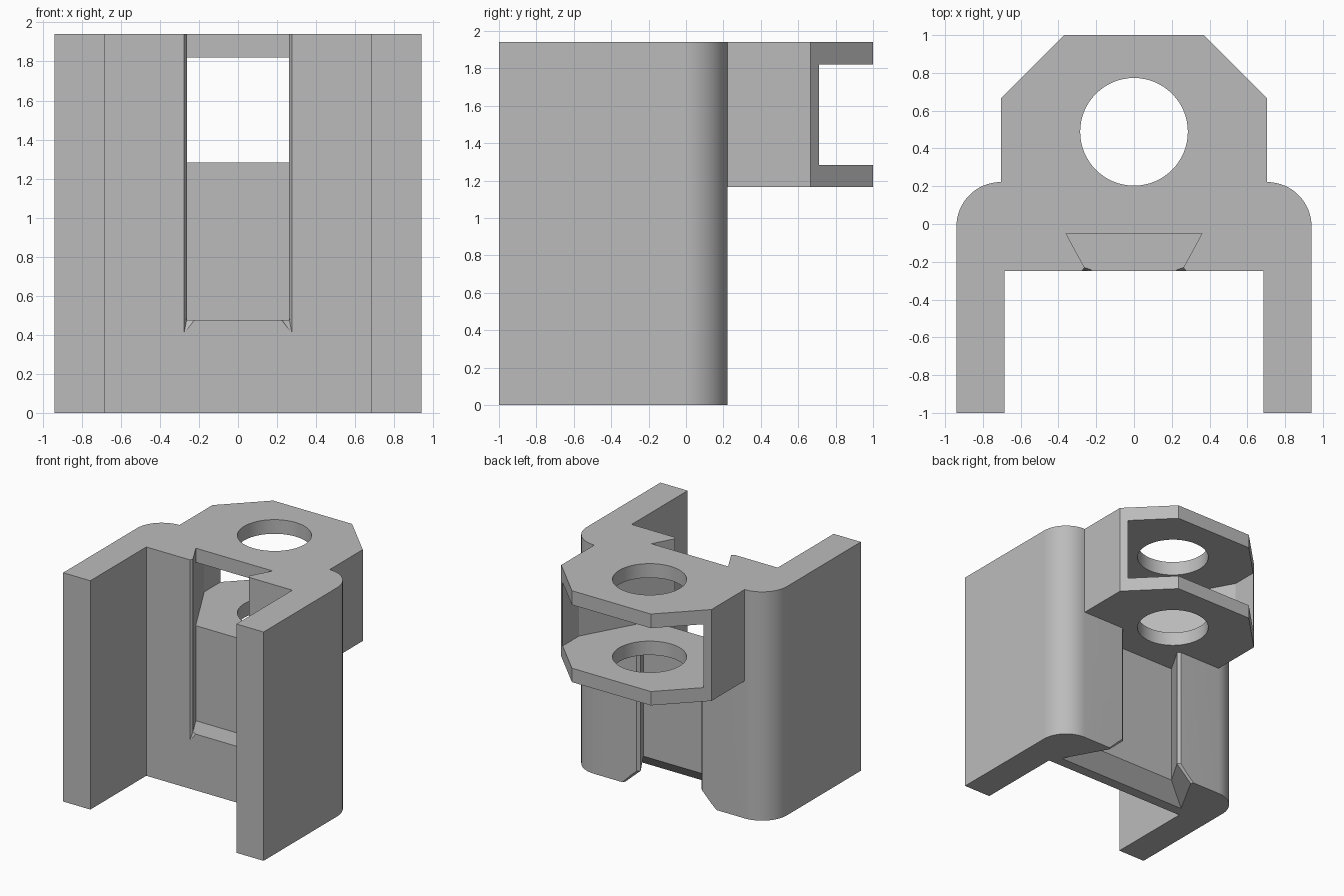
import bpy, bmesh, math

if "Cube" in bpy.data.objects:
    bpy.data.objects.remove(bpy.data.objects["Cube"], do_unlink=True)

TOP = 1.94


def mirrored(half):
    """Close a right-hand half profile with its mirror image."""
    return half + [(-x, y) for x, y in reversed(half)]


def add_object(name, bm):
    bmesh.ops.recalc_face_normals(bm, faces=bm.faces[:])
    mesh = bpy.data.meshes.new(name)
    bm.to_mesh(mesh)
    bm.free()
    obj = bpy.data.objects.new(name, mesh)
    bpy.context.collection.objects.link(obj)
    return obj


def loft(name, sections):
    """Solid through (z, outline) sections with equal point counts."""
    bm = bmesh.new()
    rings = [[bm.verts.new((x, y, z)) for x, y in pts] for z, pts in sections]
    n = len(rings[0])
    for low, high in zip(rings, rings[1:]):
        for i in range(n):
            j = (i + 1) % n
            bm.faces.new((low[i], low[j], high[j], high[i]))
    bm.faces.new(rings[0])
    bm.faces.new(rings[-1])
    return add_object(name, bm)


def prism(name, pts, z0, z1):
    return loft(name, [(z0, pts), (z1, pts)])


def hull(name, pts):
    bm = bmesh.new()
    for p in pts:
        bm.verts.new(p)
    bmesh.ops.convex_hull(bm, input=bm.verts[:])
    return add_object(name, bm)


def combine(target, tool, operation):
    mod = target.modifiers.new(operation, 'BOOLEAN')
    mod.operation = operation
    mod.solver = 'EXACT'
    mod.object = tool
    bpy.context.view_layer.objects.active = target
    bpy.ops.object.modifier_apply(modifier=mod.name)
    bpy.data.objects.remove(tool, do_unlink=True)


# Channel body with rounded rear corners
r = 0.235
corner = [(0.705 + r * math.cos(a), -0.013 + r * math.sin(a))
          for a in (math.pi / 2 * i / 16 for i in range(17))]
body = prism("bracket", mirrored(
    [(0.685, -0.25), (0.685, -1), (0.94, -1)] + corner), 0, TOP)

# Rear clevis block with chamfered corners
combine(body, prism("clevis", mirrored(
    [(0.705, 0.1), (0.705, 0.665), (0.37, 1)]), 1.165, TOP), 'UNION')

# Front dovetail slot, open at the top
combine(body, prism("front_slot", mirrored(
    [(0.283, -0.26), (0.262, -0.23), (0.36, -0.05)]), 0.477, 2.1), 'DIFFERENCE')

# Pointed relief at the foot of each slot lip
for s in (1, -1):
    combine(body, hull("lip_relief", [
        (s * x, y, z) for x, y, z in (
            (0.277, -0.252, 0.405), (0.22, -0.252, 0.477), (0.277, -0.252, 0.49),
            (0.263, -0.23, 0.477), (0.22, -0.24, 0.49))]), 'DIFFERENCE')

# Flared cavity between the two clevis plates
combine(body, prism("clevis_cavity", mirrored(
    [(0.35, -0.07), (0.66, 0.49), (0.66, 1.1)]), 1.283, 1.82), 'DIFFERENCE')

# Rear dovetail recess with a flared lead-in at the bottom
upper = mirrored([(0.42, -0.03), (0.285, 0.2), (0.32, 0.235)])
lower = mirrored([(0.63, -0.16), (0.43, 0.2), (0.45, 0.235)])
combine(body, loft("rear_recess", [
    (-0.001, lower), (0.13, upper), (1.165, upper)]), 'DIFFERENCE')

# Pin hole through both plates
hole = [(0.285 * math.cos(math.tau * i / 64), 0.488 + 0.285 * math.sin(math.tau * i / 64))
        for i in range(64)]
combine(body, prism("pin_hole", hole, 1.1, 2.1), 'DIFFERENCE')

# Plain grey finish
grey = bpy.data.materials.new("plain grey")
grey.use_nodes = True
colour = (0.5, 0.5, 0.5, 1)
grey.diffuse_color = colour
grey.node_tree.nodes["Principled BSDF"].inputs["Base Color"].default_value = colour
body.data.materials.clear()
body.data.materials.append(grey)
for poly in body.data.polygons:
    poly.material_index = 0

bpy.ops.object.select_all(action='DESELECT')
body.select_set(True)
bpy.context.view_layer.objects.active = body
bpy.ops.object.shade_smooth_by_angle(angle=math.radians(25))
